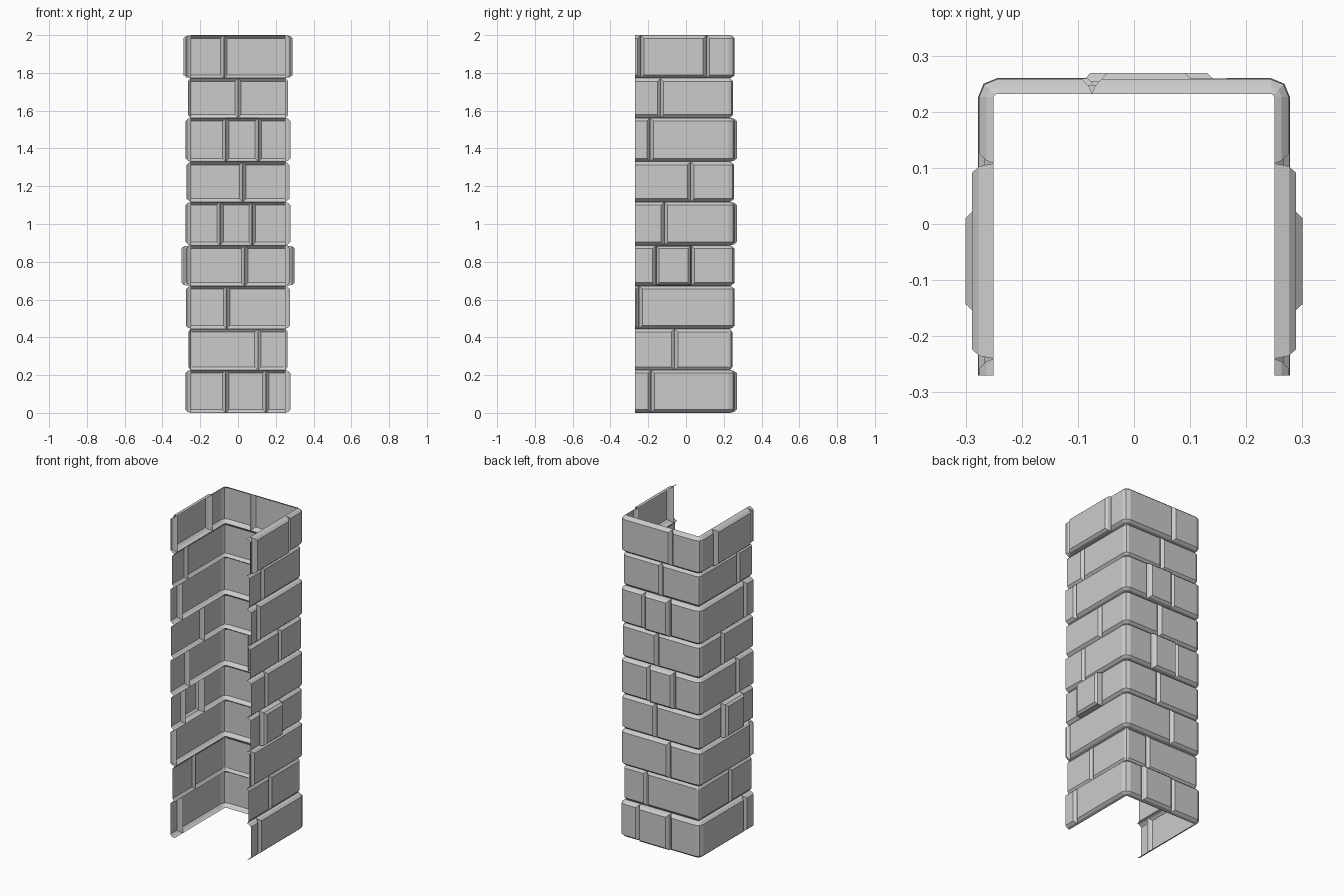
import bpy, bmesh, math

if "Cube" in bpy.data.objects:
    bpy.data.objects.remove(bpy.data.objects["Cube"])

# Plan of the inner sheet: a U, open at the front (-y)
HX, YB, YF = 0.25, 0.232, -0.27
SIDE, BACK = YB - YF, 2 * HX
TOTAL = 2 * SIDE + BACK
R = 0.006                       # inner corner radius


def on_path(s, off):
    """Point at distance s along the U (right front -> left front), pushed out by off."""
    if s <= SIDE:
        return (HX + off, YF + s)
    if s <= SIDE + BACK:
        return (HX - (s - SIDE), YB + off)
    return (-HX - off, YF + TOTAL - s)


def corner(cx, start, off):
    """Rounded corner of three points."""
    return [(cx + (R + off) * math.cos(math.radians(start + a)),
             YB - R + (R + off) * math.sin(math.radians(start + a)))
            for a in (0, 45, 90)]


def plan(s, e, off):
    pts = [on_path(s, off)]
    if s < SIDE < e:
        pts += corner(HX - R, 0, off)
    if s < SIDE + BACK < e:
        pts += corner(-HX + R, 90, off)
    return pts + [on_path(e, off)]


def add_brick(bm, s, e, z0, z1, t):
    """Open-backed brick: nested frames rising from the joint to the bevelled face."""
    open_s, open_e = s < 1e-6, e > TOTAL - 1e-6
    levels = [(0, 0), (0.005, max(t - 0.013, 0.35 * t)), (0.017, t)]
    frames = []
    for inset, off in levels:
        a = s if open_s else s + inset
        b = e if open_e else e - inset
        pts = plan(a, b, off)
        frames.append([[bm.verts.new((x, y, z)) for x, y in pts]
                       for z in (z0 + inset, z1 - inset)])
    for (lo0, hi0), (lo1, hi1) in zip(frames, frames[1:]):
        for i in range(len(lo0) - 1):
            bm.faces.new((lo0[i], lo0[i + 1], lo1[i + 1], lo1[i]))
            bm.faces.new((hi1[i], hi1[i + 1], hi0[i + 1], hi0[i]))
        if not open_s:
            bm.faces.new((lo0[0], lo1[0], hi1[0], hi0[0]))
        if not open_e:
            bm.faces.new((lo1[-1], lo0[-1], hi0[-1], hi1[-1]))
    lo, hi = frames[-1]
    for i in range(len(lo) - 1):
        bm.faces.new((lo[i], lo[i + 1], hi[i + 1], hi[i]))


# Courses: top z, side joints (y), back joints (x), depth, depth of middle side brick
courses = [
    (0.227, [-0.185], [0.148, -0.065], 0.028, 0),
    (0.445, [-0.06], [0.105], 0.013, 0),
    (0.672, [-0.248], [-0.06], 0.026, 0),
    (0.887, [-0.16, 0.028], [0.035], 0.024, 0.050),
    (1.117, [-0.115], [0.075, -0.095], 0.027, 0),
    (1.330, [0.025], [0.025], 0.022, 0),
    (1.562, [-0.19], [0.108, -0.065], 0.027, 0),
    (1.772, [-0.135], [0.0], 0.016, 0),
    (2.000, [-0.24, 0.108], [-0.075], 0.026, 0.039),
]

z0 = 0.0
for n, (z1, ys, xs, t, t_mid) in enumerate(courses):
    right = [y - YF for y in ys]
    back = [SIDE + HX - x for x in xs]
    left = [TOTAL - s for s in reversed(right)]
    joints = [0.0] + right + back + left + [TOTAL]
    bm = bmesh.new()
    for s, e in zip(joints, joints[1:]):
        depth = t
        if s in back and e in back:
            depth = 0.037
        elif (s in right and e in right) or (s in left and e in left):
            depth = t_mid
        add_brick(bm, s, e, z0, z1, depth)
    # Weld the shared joints inside a course
    bmesh.ops.remove_doubles(bm, verts=bm.verts, dist=1e-5)
    name = f"brick_course_{n + 1}"
    me = bpy.data.meshes.new(name)
    bm.to_mesh(me)
    bm.free()
    bpy.context.collection.objects.link(bpy.data.objects.new(name, me))
    z0 = z1
